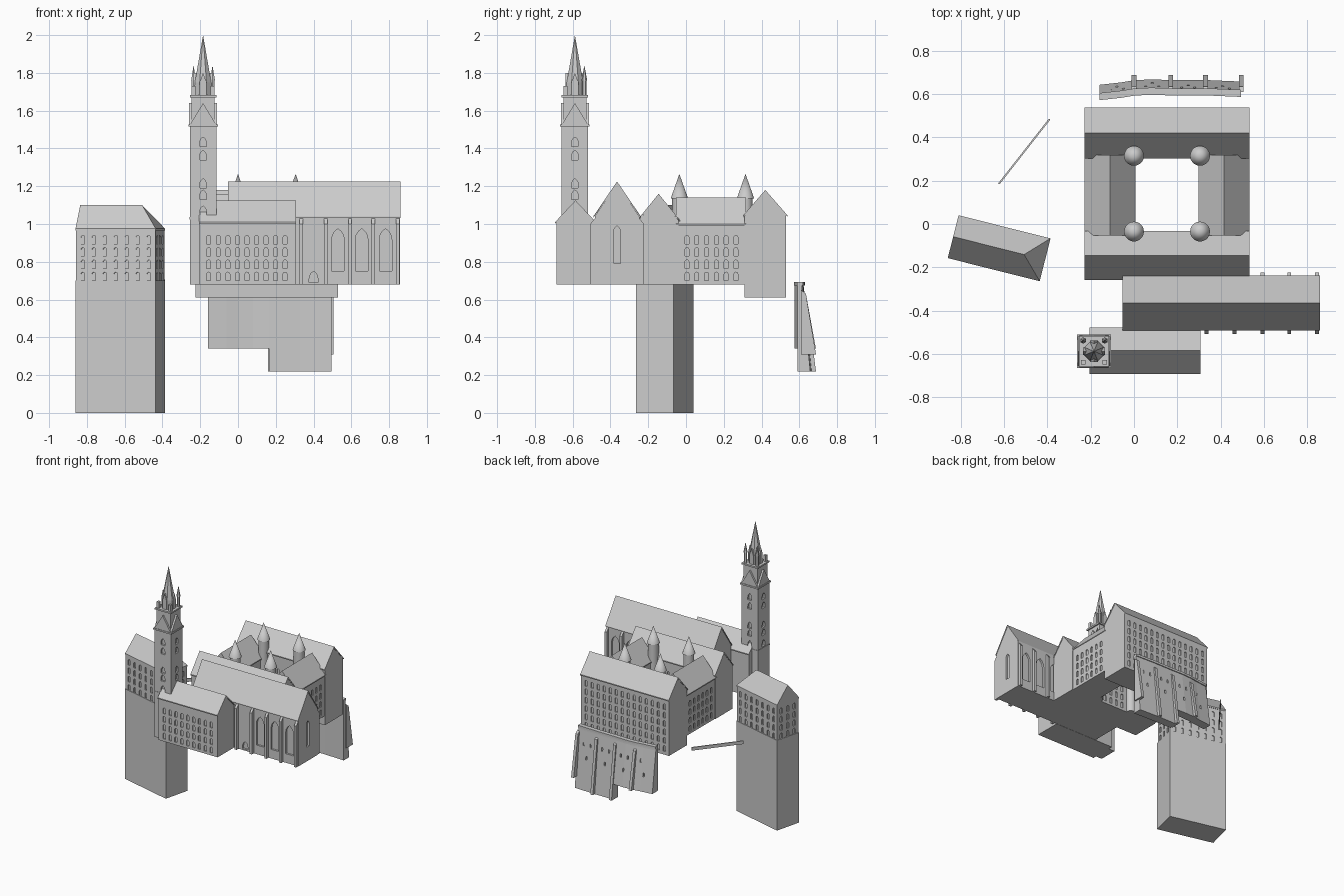
import bpy, bmesh
from math import sin, cos, pi, radians
from mathutils import Matrix, Vector

if "Cube" in bpy.data.objects:
    bpy.data.objects.remove(bpy.data.objects["Cube"])


def finish(name, bm):
    bmesh.ops.recalc_face_normals(bm, faces=bm.faces)
    me = bpy.data.meshes.new(name)
    bm.to_mesh(me)
    bm.free()
    ob = bpy.data.objects.new(name, me)
    bpy.context.collection.objects.link(ob)
    return ob


def extrude(bm, pts, vec):
    """Solid from a flat polygon swept along a vector."""
    a = [bm.verts.new(p) for p in pts]
    b = [bm.verts.new(Vector(p) + Vector(vec)) for p in pts]
    bm.faces.new(a)
    bm.faces.new(b[::-1])
    n = len(pts)
    for i in range(n):
        bm.faces.new((a[i], b[i], b[(i + 1) % n], a[(i + 1) % n]))


def box(bm, x0, x1, y0, y1, z0, z1):
    extrude(bm, [(x0, y0, z0), (x1, y0, z0), (x1, y1, z0), (x0, y1, z0)], (0, 0, z1 - z0))


def cone(bm, x, y, z0, z1, r0, r1, n, turn=0.0):
    m = Matrix.Translation((x, y, (z0 + z1) / 2)) @ Matrix.Rotation(turn, 4, 'Z')
    bmesh.ops.create_cone(bm, cap_ends=True, segments=n, radius1=r0, radius2=r1, depth=z1 - z0, matrix=m)


def arch(bm, x, y, z, facing, w, h, depth=0.008, pointed=True):
    """Window cutter: sill centre (x, y, z) on a wall whose normal points at angle facing."""
    h2 = h - w * (0.866 if pointed else 0.5)
    if pointed:
        top = [(-w / 2 + w * cos(radians(t)), h2 + w * sin(radians(t))) for t in (0, 20, 40, 60)]
    else:
        top = [(w / 2 * cos(radians(t)), h2 + w / 2 * sin(radians(t))) for t in (0, 45, 90)]
    prof = [(-w / 2, 0), (w / 2, 0)] + top + [(-u, v) for u, v in top[-2::-1]]
    n = Vector((cos(facing), sin(facing), 0))
    s = Vector((-n.y, n.x, 0))
    o = Vector((x, y, z)) - n * depth
    extrude(bm, [o + s * u + Vector((0, 0, v)) for u, v in prof], n * (depth + 0.03))


def cut(ob, bm):
    """Carve the openings into a wall and drop the cutter."""
    tool = finish("cutter", bm)
    tool.hide_render = True
    mod = ob.modifiers.new("openings", 'BOOLEAN')
    mod.operation, mod.solver, mod.object = 'DIFFERENCE', 'EXACT', tool
    bpy.context.view_layer.objects.active = ob
    bpy.ops.object.modifier_apply(modifier=mod.name)
    bpy.data.objects.remove(tool)


def house(name, x0, x1, y0, y1, z0, eave, ridge, along='x'):
    """Gabled walls plus a thin overhanging roof."""
    lo, hi, c0, c1 = (x0, x1, y0, y1) if along == 'x' else (y0, y1, x0, x1)
    P = (lambda l, c, z: (l, c, z)) if along == 'x' else (lambda l, c, z: (c, l, z))
    m, t, o = (c0 + c1) / 2, 0.012, 0.008
    bm = bmesh.new()
    prof = [(c0, z0), (c1, z0), (c1, eave), (m, ridge - t), (c0, eave)]
    extrude(bm, [P(lo, c, z) for c, z in prof], P(hi - lo, 0, 0))
    walls = finish(name + "_walls", bm)
    bm = bmesh.new()
    prof = [(c0 - o, eave - o), (c0 - o, eave), (m, ridge), (c1 + o, eave), (c1 + o, eave - o), (m, ridge - t - 0.003)]
    extrude(bm, [P(lo - 0.003, c, z) for c, z in prof], P(hi - lo + 0.006, 0, 0))
    finish(name + "_roof", bm)
    return walls


ROWS = (0.70, 0.765, 0.83, 0.895)
WEST, EAST, NORTH, SOUTH = pi, 0, pi / 2, -pi / 2


def grid(bm, start, step, count, rows, facing, wall):
    for i in range(count):
        p = start + i * step
        for z in rows:
            x, y = (p, wall) if facing in (NORTH, SOUTH) else (wall, p)
            arch(bm, x, y, z, facing, 0.021, 0.045, pointed=False)


# Four wings around the courtyard
north = house("north_wing", -0.225, 0.53, 0.31, 0.53, 0.61, 1.045, 1.18)
bm = bmesh.new()
grid(bm, -0.185, 0.0518, 14, (0.635,) + ROWS + (0.96,), NORTH, 0.53)
grid(bm, 0.076, 0.0518, 4, ROWS, SOUTH, 0.31)
cut(north, bm)
south = house("south_wing", -0.225, 0.53, -0.25, -0.04, 0.68, 1.02, 1.16)
bm = bmesh.new()
grid(bm, -0.185, 0.0518, 14, ROWS, SOUTH, -0.25)
grid(bm, 0.076, 0.0518, 4, ROWS, NORTH, -0.04)
cut(south, bm)
for name, x0, x1, face, wall in (("west_wing", -0.22, 0.0, WEST, -0.22), ("east_wing", 0.305, 0.525, EAST, 0.525)):
    wing = house(name, x0, x1, -0.05, 0.315, 0.68, 1.0, 1.14, 'y')
    bm = bmesh.new()
    grid(bm, 0.005, 0.0518, 6, ROWS, face, wall)
    cut(wing, bm)

# Round stair turrets in the courtyard corners
for i, (x, y) in enumerate([(0, 0.315), (0.305, 0.315), (0, -0.035), (0.305, -0.035)]):
    bm = bmesh.new()
    cone(bm, x, y, 0.68, 1.135, 0.038, 0.038, 20)
    cone(bm, x, y, 1.135, 1.265, 0.046, 0, 20)
    ob = finish(f"corner_turret_{i + 1}", bm)
    bpy.ops.object.select_all(action='DESELECT')
    ob.select_set(True)
    bpy.context.view_layer.objects.active = ob
    bpy.ops.object.shade_smooth_by_angle()

# Church with tall pointed windows and buttresses
church = house("church", -0.05, 0.857, -0.483, -0.247, 0.68, 1.04, 1.225)
bm = bmesh.new()
for y, face in ((-0.483, SOUTH), (-0.247, NORTH)):
    for x in (0.529, 0.655, 0.781):
        arch(bm, x, y, 0.75, face, 0.066, 0.225, 0.015)
arch(bm, 0.40, -0.483, 0.69, SOUTH, 0.046, 0.06, 0.015)
arch(bm, 0.857, -0.365, 0.79, EAST, 0.034, 0.2, 0.015)
cut(church, bm)
bm = bmesh.new()
for x in (0.334, 0.465, 0.593, 0.717, 0.846):
    for y, s in ((-0.483, -1), (-0.247, 1)):
        prof = [(y, 0.68), (y + s * 0.024, 0.68), (y + s * 0.024, 1.0), (y, 1.03)]
        extrude(bm, [(x - 0.009, a, z) for a, z in prof], (0.018, 0, 0))
finish("church_buttresses", bm)

# Small house at the front
house_front = house("front_house", -0.203, 0.305, -0.685, -0.485, 0.68, 1.01, 1.125)
bm = bmesh.new()
grid(bm, -0.155, 0.0505, 9, ROWS, SOUTH, -0.685)
cut(house_front, bm)

# Bell tower shaft
TX, TY = -0.185, -0.588
bm = bmesh.new()
box(bm, TX - 0.07, TX + 0.07, TY - 0.07, TY + 0.07, 0.68, 1.52)
shaft = finish("bell_tower_shaft", bm)
bm = bmesh.new()
for f in (0, pi / 2, pi, -pi / 2):
    for z in (1.045, 1.13, 1.19, 1.34, 1.41):
        arch(bm, TX + 0.07 * cos(f), TY + 0.07 * sin(f), z, f, 0.034, 0.05, 0.015)
cut(shaft, bm)

# Bell tower ledges, cross gables and belfry block
bm = bmesh.new()
for z, r in ((1.025, 0.073), (1.515, 0.078), (1.67, 0.07)):
    box(bm, TX - r, TX + r, TY - r, TY + r, z, z + 0.012)
finish("bell_tower_ledges", bm)
bm = bmesh.new()
tri = [(-0.07, 1.525), (0.07, 1.525), (0, 1.64)]
extrude(bm, [(TX + u, TY - 0.074, z) for u, z in tri], (0, 0.148, 0))
extrude(bm, [(TX - 0.074, TY + u, z) for u, z in tri], (0.148, 0, 0))
finish("bell_tower_gables", bm)
bm = bmesh.new()
box(bm, TX - 0.06, TX + 0.06, TY - 0.06, TY + 0.06, 1.52, 1.68)
finish("belfry", bm)

# Spire with lantern base, small gables and corner pinnacles
bm = bmesh.new()
cone(bm, TX, TY, 1.68, 1.75, 0.05, 0.047, 8, pi / 8)
cone(bm, TX, TY, 1.75, 2.0, 0.047, 0, 8, pi / 8)
finish("spire", bm)
bm = bmesh.new()
for u in (0, 1):
    prof = [(-0.018, 1.68), (0.018, 1.68), (0.018, 1.75), (0, 1.80), (-0.018, 1.75)]
    pts = [(TX + a, TY - 0.05, z) if u else (TX - 0.05, TY + a, z) for a, z in prof]
    extrude(bm, pts, (0, 0.1, 0) if u else (0.1, 0, 0))
finish("spire_gables", bm)
bm = bmesh.new()
for sx in (-1, 1):
    x, y = TX + sx * 0.05, TY + 0.05
    cone(bm, x, y, 1.68, 1.76, 0.012, 0.012, 6)
    cone(bm, x, y, 1.76, 1.84, 0.015, 0, 6)
    box(bm, x - 0.01, x + 0.01, TY - 0.06, TY - 0.04, 1.68, 1.73)
finish("pinnacles", bm)

# Gatehouse on a tall plinth, turned, with a roof hipped at one end
M = Matrix.Translation((-0.623, -0.112, 0)) @ Matrix.Rotation(radians(-14.1), 4, 'Z')
L, W = 0.219, 0.102
bm = bmesh.new()
box(bm, -L, L, -W, W, 0, 0.7)
finish("gatehouse_plinth", bm).data.transform(M)
bm = bmesh.new()
box(bm, -L + 0.003, L - 0.003, -W + 0.003, W - 0.003, 0.7, 0.97)
gate = finish("gatehouse_walls", bm)
bm = bmesh.new()
for s, f in ((-1, SOUTH), (1, NORTH)):
    grid(bm, -0.18, 0.06, 7, ROWS, f, s * (W - 0.003))
for s, f in ((-1, WEST), (1, EAST)):
    grid(bm, -0.06, 0.06, 3, ROWS, f, s * (L - 0.003))
cut(gate, bm)
gate.data.transform(M)
bm = bmesh.new()
box(bm, -L, L, -W, W, 0.965, 0.975)
a, b, c, d, e, f = [bm.verts.new(p) for p in ((-L, -W, 0.975), (L, -W, 0.975), (L, W, 0.975), (-L, W, 0.975),
                                             (-L, 0, 1.1), (0.119, 0, 1.1))]
for face in ((a, b, f, e), (b, c, f), (c, d, e, f), (d, a, e), (a, d, c, b)):
    bm.faces.new(face)
finish("gatehouse_roof", bm).data.transform(M)

# Low boundary wall
bm = bmesh.new()
box(bm, -0.19, 0.19, -0.004, 0.004, 0.68, 0.705)
ob = finish("boundary_wall", bm)
ob.data.transform(Matrix.Translation((-0.507, 0.335, 0)) @ Matrix.Rotation(radians(51.9), 4, 'Z'))


def strip(name, path, prof):
    """Sweep a (y, z) section along bending (x, y) stations."""
    bm = bmesh.new()
    rings = [[bm.verts.new((x, y + dy, z)) for dy, z in prof] for x, y in path]
    n = len(prof)
    for r, s in zip(rings, rings[1:]):
        for i in range(n):
            bm.faces.new((r[i], s[i], s[(i + 1) % n], r[(i + 1) % n]))
    bm.faces.new(rings[0])
    bm.faces.new(rings[-1][::-1])
    return finish(name, bm)


# Battered rear retaining wall with coping, loopholes and buttresses
left = [(-0.16, 0.575), (-0.06, 0.586), (0.0, 0.596), (0.08, 0.6), (0.165, 0.597)]
right = [(0.165, 0.597), (0.33, 0.597), (0.495, 0.59)]
for name, path, zb, xs in (("left", left, 0.34, (-0.08, 0.085)), ("right", right, 0.22, (0.25, 0.41))):
    wall = strip("retaining_wall_" + name, path, [(0, zb), (0, 0.69), (0.022, 0.69), (0.024, 0.66), (0.068, zb)])
    bm = bmesh.new()
    for x in xs:
        for dx, z in ((-0.03, 0.55), (0.03, 0.55), (0, 0.45)):
            arch(bm, x + dx, 0.65, z, NORTH, 0.012, 0.028, 0.03, False)
    cut(wall, bm)
    strip("wall_coping_" + name, path, [(-0.003, 0.675), (-0.003, 0.692), (0.03, 0.692), (0.03, 0.675)])
bm = bmesh.new()
for x, zb in ((0.0, 0.34), (0.17, 0.22), (0.33, 0.22), (0.495, 0.31)):
    prof = [(0.61, zb), (0.688, zb), (0.635, 0.63), (0.61, 0.65)]
    extrude(bm, [(x - 0.011, y, z) for y, z in prof], (0.022, 0, 0))
finish("retaining_wall_buttresses", bm)
